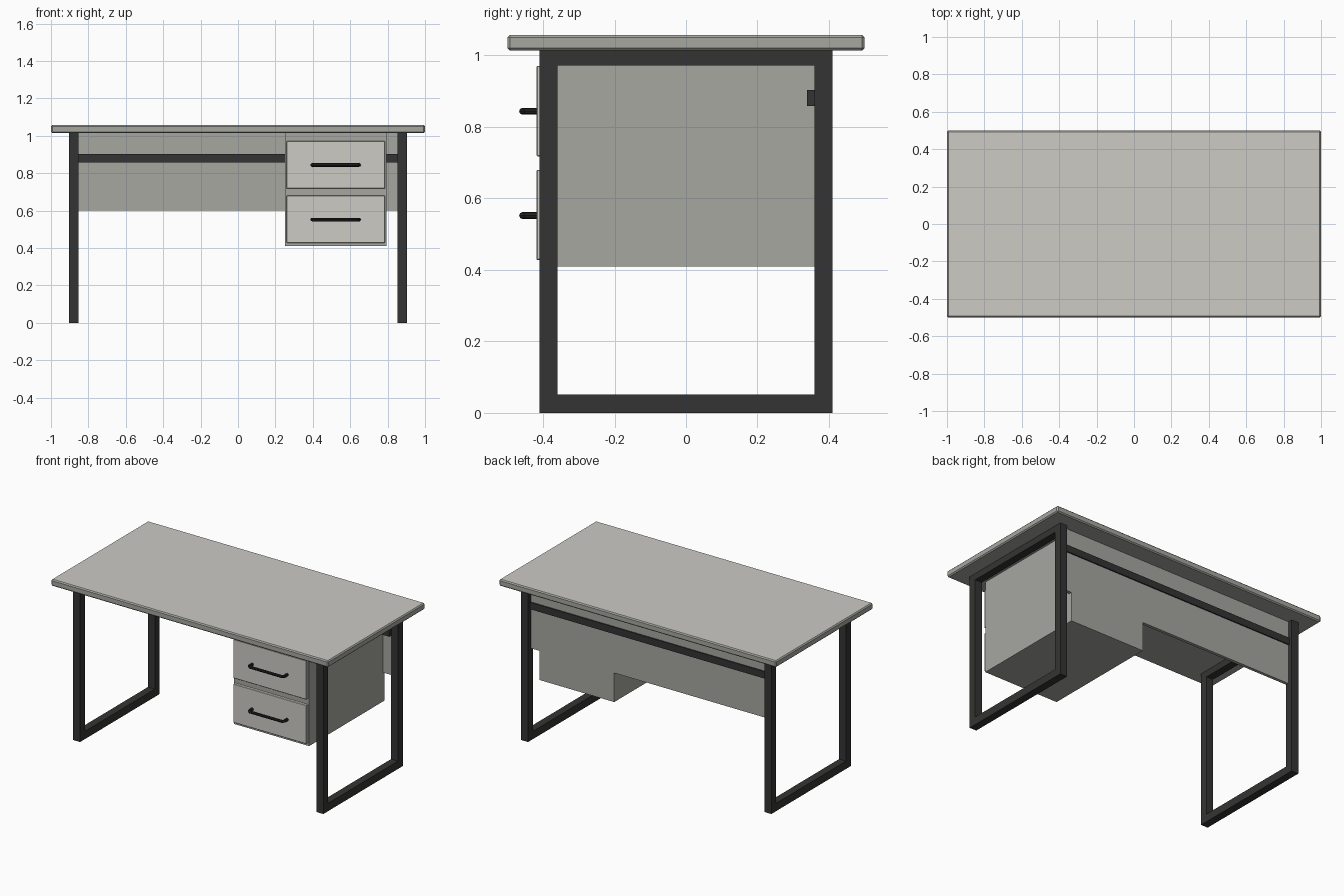
import bpy, bmesh

if "Cube" in bpy.data.objects:
    bpy.data.objects.remove(bpy.data.objects["Cube"])


def material(name, r, g, b):
    m = bpy.data.materials.new(name)
    m.diffuse_color = (r, g, b, 1)
    m.use_nodes = True
    m.node_tree.nodes["Principled BSDF"].inputs["Base Color"].default_value = m.diffuse_color
    return m


LIGHT = material("light grey laminate", 0.61, 0.595, 0.56)
GREY = material("mid grey laminate", 0.385, 0.385, 0.355)
BLACK = material("black metal", 0.034, 0.034, 0.033)
HANDLE = material("handle black", 0.016, 0.016, 0.016)


def finish(bm, name, *mats):
    bmesh.ops.recalc_face_normals(bm, faces=bm.faces[:])
    me = bpy.data.meshes.new(name)
    bm.to_mesh(me)
    bm.free()
    for m in mats:
        me.materials.append(m)
    ob = bpy.data.objects.new(name, me)
    bpy.context.collection.objects.link(ob)
    return ob


def box_bm(lo, hi, bevel=0):
    bm = bmesh.new()
    bmesh.ops.create_cube(bm, size=1)
    for v in bm.verts:
        v.co = [(a + b) / 2 + c * (b - a) for a, b, c in zip(lo, hi, v.co)]
    if bevel:
        bmesh.ops.bevel(bm, geom=bm.edges[:], offset=bevel, segments=1,
                        affect='EDGES', profile=0.5)
    return bm


def box(name, lo, hi, mat, bevel=0):
    return finish(box_bm(lo, hi, bevel), name, mat)


# Tabletop: light upper face, grey banding and underside
bm = box_bm((-1, -0.5, 1.014), (1, 0.5, 1.057), 0.007)
bm.normal_update()
for f in bm.faces:
    f.material_index = 0 if f.normal.z > 0.9 else 1
finish(bm, "tabletop", LIGHT, GREY)


# Rectangular tube leg frames
def leg_frame(name, x0, x1):
    rings = []
    bm = bmesh.new()
    for x in (x0, x1):
        for y, z0, z1 in ((0.41, 0, 1.014), (0.36, 0.051, 0.972)):
            rings.append([bm.verts.new((x, *p)) for p in
                          ((-y, z0), (y, z0), (y, z1), (-y, z1))])
    for a, b in ((0, 1), (2, 3), (0, 2), (1, 3)):
        for i in range(4):
            j = (i + 1) % 4
            bm.faces.new((rings[a][i], rings[a][j], rings[b][j], rings[b][i]))
    finish(bm, name, BLACK)


leg_frame("left_leg_frame", -0.903, -0.853)
leg_frame("right_leg_frame", 0.853, 0.903)

# Rear crossbar and modesty panel
box("rear_crossbar", (-0.855, 0.338, 0.858), (0.855, 0.388, 0.903), BLACK)
box("back_panel", (-0.853, 0.36, 0.60), (0.853, 0.38, 1.014), GREY)

# Drawer cabinet
box("drawer_cabinet", (0.252, -0.40, 0.41), (0.793, 0.38, 1.014), GREY)


# Bent bar handle swept along a short path
def handle(name, x, z):
    cu = bpy.data.curves.new(name + "_path", 'CURVE')
    cu.dimensions = '3D'
    cu.bevel_depth = 0.0095
    cu.bevel_resolution = 2
    cu.use_fill_caps = True
    half = [(0.126, -0.414), (0.126, -0.448), (0.116, -0.458)]
    pts = [(x - a, y) for a, y in half] + [(x + a, y) for a, y in half[::-1]]
    sp = cu.splines.new('POLY')
    sp.points.add(len(pts) - 1)
    for p, (px, py) in zip(sp.points, pts):
        p.co = (px, py, z, 1)
    tmp = bpy.data.objects.new(name + "_tmp", cu)
    bpy.context.collection.objects.link(tmp)
    dg = bpy.context.evaluated_depsgraph_get()
    me = bpy.data.meshes.new_from_object(tmp.evaluated_get(dg))
    bpy.data.objects.remove(tmp)
    me.materials.clear()
    me.materials.append(HANDLE)
    me.polygons.foreach_set("use_smooth", [False] * len(me.polygons))
    bpy.context.collection.objects.link(bpy.data.objects.new(name, me))


# Drawer fronts with handles
for tag, z0, z1, hz in (("upper", 0.718, 0.971, 0.844),
                        ("lower", 0.428, 0.680, 0.552)):
    box(tag + "_drawer_front", (0.26, -0.418, z0), (0.785, -0.39, z1), LIGHT, 0.002)
    handle(tag + "_drawer_handle", 0.522, hz)
